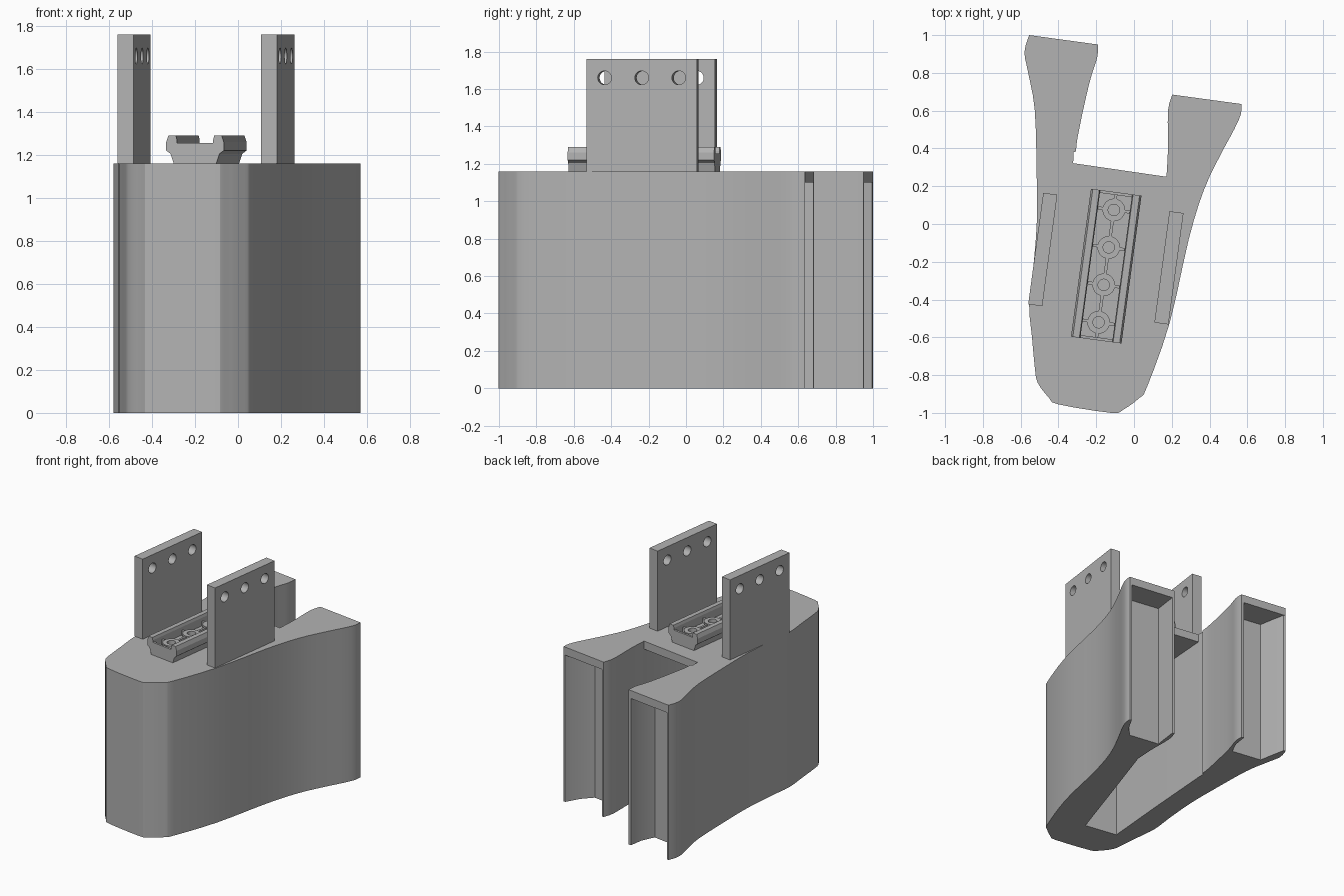
import bpy, bmesh, math
from mathutils import Matrix, Vector

cube = bpy.data.objects.get("Cube")
if cube:
    bpy.data.objects.remove(cube, do_unlink=True)

grey = bpy.data.materials.new("plain grey")
grey.use_nodes = True
grey.diffuse_color = (0.45, 0.45, 0.45, 1)
grey.node_tree.nodes["Principled BSDF"].inputs["Base Color"].default_value = (0.45, 0.45, 0.45, 1)

TOP = 1.16           # top of the body
CAP = 0.06           # thickness of the top plate
TILT = math.radians(-7.7)


def place(x, y, z=TOP):
    return Matrix.Translation((x, y, z)) @ Matrix.Rotation(TILT, 4, 'Z')


def finish(bm, name, smooth=True):
    bmesh.ops.recalc_face_normals(bm, faces=bm.faces)
    mesh = bpy.data.meshes.new(name)
    bm.to_mesh(mesh)
    bm.free()
    obj = bpy.data.objects.new(name, mesh)
    bpy.context.collection.objects.link(obj)
    mesh.materials.append(grey)
    bpy.ops.object.select_all(action='DESELECT')
    obj.select_set(True)
    bpy.context.view_layer.objects.active = obj
    if smooth:
        bpy.ops.object.shade_smooth_by_angle(angle=math.radians(25))
    return obj


def extrude(bm, points, move):
    face = bm.faces.new([bm.verts.new(p) for p in points])
    result = bmesh.ops.extrude_face_region(bm, geom=[face], use_keep_orig=True)
    verts = [g for g in result["geom"] if isinstance(g, bmesh.types.BMVert)]
    bmesh.ops.translate(bm, verts=verts, vec=move)


def prism(name, outline, z0, z1):
    bm = bmesh.new()
    extrude(bm, [(x, y, z0) for x, y in outline], (0, 0, z1 - z0))
    return finish(bm, name)


def box(bm, size, centre):
    bmesh.ops.create_cube(bm, size=1, matrix=Matrix.Translation(centre) @ Matrix.Diagonal((*size, 1)))


def curve(points, steps=3):
    """Smooth path through a few points."""
    p = [Vector(q) for q in points]
    p = [p[0]] + p + [p[-1]]
    path = []
    for a, b, c, d in zip(p, p[1:], p[2:], p[3:]):
        for i in range(steps):
            t = i / steps
            path.append(0.5 * (2 * b + (c - a) * t + (2 * a - 5 * b + 4 * c - d) * t * t
                               + (3 * b - a - 3 * c + d) * t ** 3))
    return [tuple(v) for v in path + [p[-1]]]


# Body outlines, seen from above
outer = curve([(.57, .635), (.565, .58), (.53, .5), (.46, .37), (.37, .18), (.29, -.08), (.19, -.52),
               (.07, -.86), (.03, -.92), (-.06, -.985), (-.12, -1), (-.4, -.955), (-.45, -.92),
               (-.51, -.84), (-.525, -.76), (-.54, -.6), (-.555, -.43), (-.535, -.25), (-.515, .0),
               (-.515, .25), (-.525, .6), (-.56, .8), (-.58, .91), (-.555, 1)])
inner_right = curve([(-.19, .95), (-.195, .88), (-.23, .77), (-.27, .6), (-.3, .45), (-.307, .385)])
inner_left = curve([(.172, .25), (.18, .4), (.18, .6), (.203, .685)])

# Top plate closes the body, walls below leave a chamber and two leg slots open
prism("top_plate", outer + inner_right + [(-.32, .38), (-.322, .322)] + inner_left, TOP - CAP, TOP)
slot_right = [(-.54, .995), (-.52, .9), (-.5, .79), (-.27, .755), (-.225, .85), (-.21, .952)]
chamber = [(-.32, .38), (-.322, .322), (-.36, -.2), (-.4, -.67), (-.15, -.71), (.02, -.2)]
slot_left = [(.22, .682), (.195, .5), (.43, .465), (.5, .54), (.555, .637)]
prism("body_walls", outer + slot_right + inner_right + chamber + inner_left + slot_left, 0, TOP - CAP)

# Upright side plates with three bolt holes
for name, x, y in (("right_side_plate", -.483, -.135), ("left_side_plate", .185, -.232)):
    bm = bmesh.new()
    box(bm, (.075, .595, .6), (0, 0, .3))
    bm.transform(place(x, y))
    plate = finish(bm, name, False)
    bm = bmesh.new()
    for hole in (-.2, 0, .2):
        bmesh.ops.create_cone(bm, cap_ends=True, segments=32, radius1=.037, radius2=.037, depth=.3,
                              matrix=Matrix.Translation((0, hole, .5)) @ Matrix.Rotation(math.pi / 2, 4, 'Y'))
    bm.transform(place(x, y))
    cutter = finish(bm, "hole_cutter", False)
    cutter.hide_render = True
    mod = plate.modifiers.new("holes", 'BOOLEAN')
    mod.object = cutter
    mod.solver = 'EXACT'
    bpy.context.view_layer.objects.active = plate
    bpy.ops.object.modifier_apply(modifier="holes")
    bpy.data.objects.remove(cutter, do_unlink=True)
    plate.select_set(True)
    bpy.ops.object.shade_smooth_by_angle(angle=math.radians(25))

# Mounting rail: flared channel with lips
LENGTH = .79
rail_place = place(-.147, -.223)
side = [(.1, 0), (.115, .045), (.135, .06), (.135, .1), (.125, .13), (.09, .13), (.085, .11), (.085, .05)]
profile = side + [(-x, z) for x, z in reversed(side)]
bm = bmesh.new()
extrude(bm, [(x, -LENGTH / 2, z) for x, z in profile], (0, LENGTH, 0))
bm.transform(rail_place)
finish(bm, "mounting_rail", False)

# Ribs, end walls and bosses in the channel
bm = bmesh.new()
for end in (-1, 1):
    box(bm, (.172, .015, .06), (0, end * (LENGTH / 2 - .0075), .065))
for gap in (-.2, 0, .2):
    box(bm, (.016, .1, .04), (0, gap, .065))
for end in (-1, 1):
    box(bm, (.016, .04, .04), (0, end * .37, .065))
for boss in (-.3, -.1, .1, .3):
    for s in (-1, 1):
        box(bm, (.03, .016, .04), (s * .072, boss, .065))
    ring = [bm.verts.new((r, boss, z)) for r, z in ((.03, .045), (.06, .045), (.06, .09), (.03, .09))]
    edges = [bm.edges.new((ring[i], ring[(i + 1) % 4])) for i in range(4)]
    bmesh.ops.spin(bm, geom=ring + edges, cent=(0, boss, 0), axis=(0, 0, 1),
                   angle=math.tau, steps=32, use_merge=True)
bm.transform(rail_place)
finish(bm, "rail_ribs_and_bosses")
